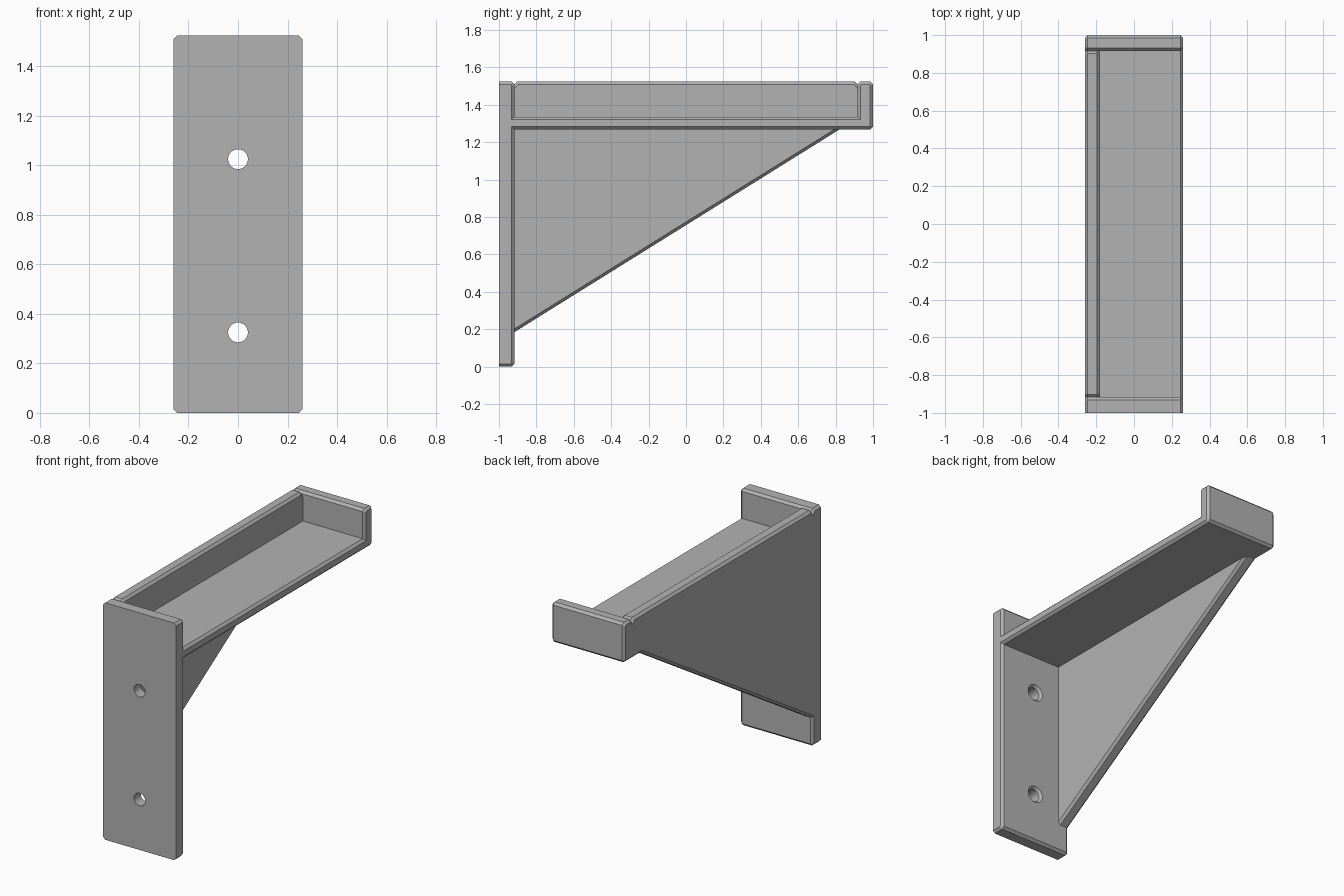
import bpy
import bmesh

cube = bpy.data.objects.get("Cube")
if cube:
    bpy.data.objects.remove(cube, do_unlink=True)

GREY = (0.45, 0.45, 0.45, 1)
mat = bpy.data.materials.new("plain grey")
mat.use_nodes = True
mat.diffuse_color = GREY
mat.node_tree.nodes["Principled BSDF"].inputs["Base Color"].default_value = GREY

W = 0.26            # half width
H = 1.525           # full height
IN = 0.917          # inner face of the mounting plate and end lip
LOW, FLOOR = 1.268, 1.336   # shelf underside and top
WALL = -0.18        # inner face of the side wall
C = 0.015           # chamfer


def finish(name, bm):
    bmesh.ops.recalc_face_normals(bm, faces=bm.faces)
    mesh = bpy.data.meshes.new(name)
    bm.to_mesh(mesh)
    bm.free()
    obj = bpy.data.objects.new(name, mesh)
    bpy.context.collection.objects.link(obj)
    mesh.materials.append(mat)
    return obj


def prism(name, profile, x0, x1):
    """Extrude a (y, z) profile along x and chamfer both rims, except on the flat mounting face."""
    bm = bmesh.new()
    cap = bm.faces.new([bm.verts.new((x0, y, z)) for y, z in profile])
    grown = bmesh.ops.extrude_face_region(bm, geom=[cap])["geom"]
    moved = [g for g in grown if isinstance(g, bmesh.types.BMVert)]
    bmesh.ops.translate(bm, verts=moved, vec=(x1 - x0, 0, 0))
    bmesh.ops.recalc_face_normals(bm, faces=bm.faces)
    rims = [e for e in bm.edges
            if abs(e.verts[0].co.x - e.verts[1].co.x) < 1e-5
            and any(v.co.y > -0.999 for v in e.verts)]
    bmesh.ops.bevel(bm, geom=rims, offset=C, segments=1, affect='EDGES', clamp_overlap=False)
    return finish(name, bm)


def screw_cutter(z):
    """Straight hole with a countersink on the inner face of the plate."""
    bm = bmesh.new()
    rings = []
    for y, r in ((-1.1, 0.04), (-IN - C, 0.04), (-IN + 0.01, 0.04 + C + 0.01)):
        ring = bmesh.ops.create_circle(bm, segments=32, radius=r)["verts"]
        for v in ring:
            v.co = (v.co.x, y, z + v.co.y)
        rings.append(ring)
    for a, b in zip(rings, rings[1:]):
        for i in range(32):
            j = (i + 1) % 32
            bm.faces.new((a[i], a[j], b[j], b[i]))
    bm.faces.new(rings[0])
    bm.faces.new(rings[-1])
    return finish("screw_cutter", bm)


# Mounting plate, shelf and end lip in one folded section
plate_foot = [(-1, 0), (-IN - C, 0), (-IN, C)]
lip_outside = [(1 - C, LOW), (1, LOW + C), (1, H - C), (1 - C, H), (IN + C, H), (IN, H - C)]
plate_top = [(-IN, H - C), (-IN - C, H), (-1, H)]
frame = prism("plate_and_shelf",
              plate_foot + [(-IN, LOW)] + lip_outside + [(IN, FLOOR), (-IN, FLOOR)] + plate_top,
              -W, W)

# Side wall with the diagonal brace, grooved where it meets the plate and lip
wall = prism("side_wall",
             plate_foot + [(-IN, 0.185), (0.82, LOW)] + lip_outside
             + [(IN - C, H), (-IN + C, H)] + plate_top,
             -W, WALL)

# Countersunk screw holes
for z in (0.325, 1.025):
    cutter = screw_cutter(z)
    mod = frame.modifiers.new("screw_hole", 'BOOLEAN')
    mod.operation = 'DIFFERENCE'
    mod.solver = 'EXACT'
    mod.object = cutter
    bpy.context.view_layer.objects.active = frame
    bpy.ops.object.modifier_apply(modifier=mod.name)
    bpy.data.objects.remove(cutter, do_unlink=True)

# Smooth hole walls, crisp chamfers
for obj in bpy.context.selected_objects:
    obj.select_set(False)
for obj in (frame, wall):
    obj.select_set(True)
bpy.context.view_layer.objects.active = frame
bpy.ops.object.shade_smooth_by_angle()
